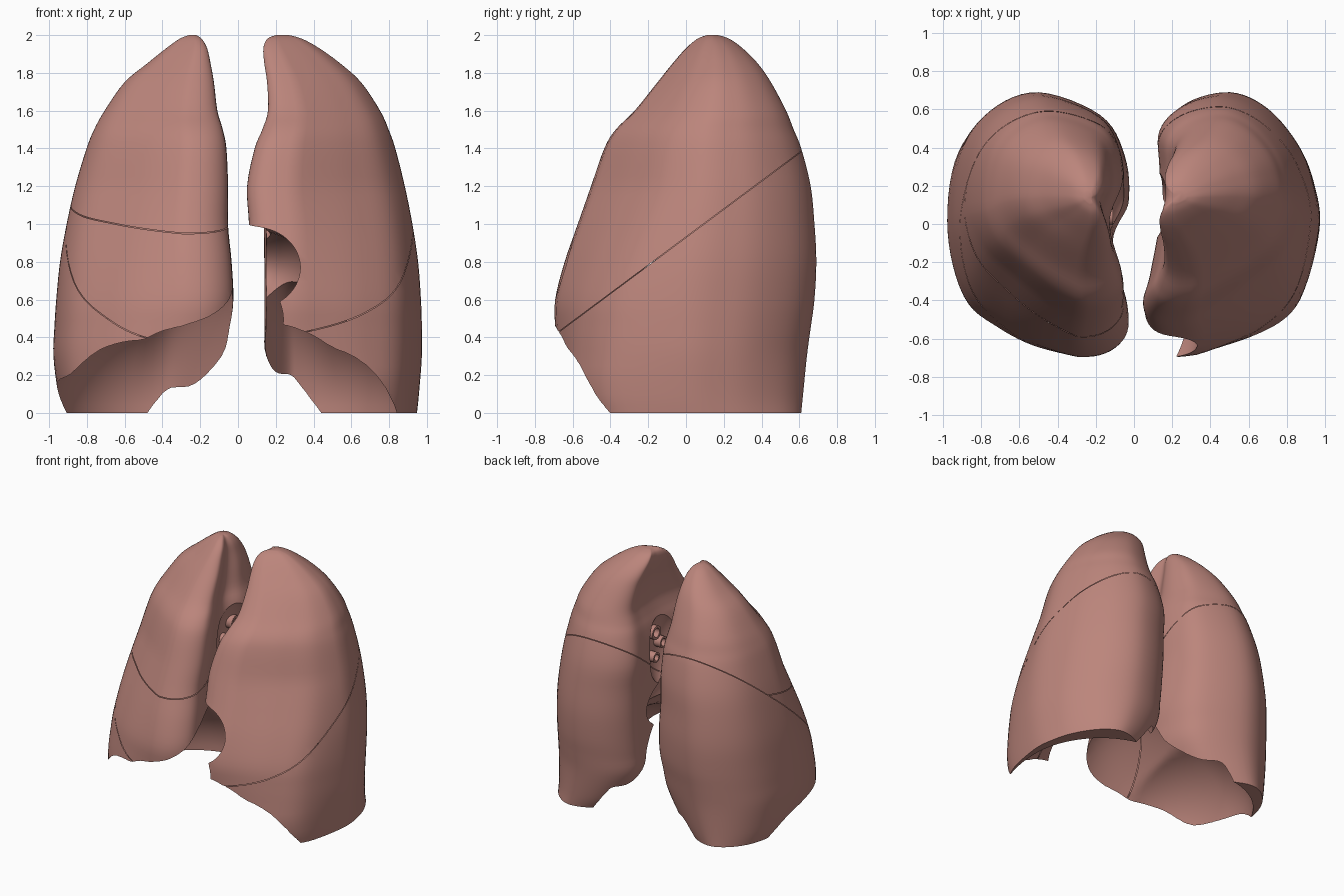
import bpy, bmesh, math
from mathutils import Vector

cube = bpy.data.objects.get("Cube")
if cube:
    bpy.data.objects.remove(cube, do_unlink=True)

tissue = bpy.data.materials.new("lung pink")
tissue.use_nodes = True
colour = (0.50, 0.235, 0.20, 1)
tissue.diffuse_color = colour
tissue.node_tree.nodes["Principled BSDF"].inputs["Base Color"].default_value = colour
tissue.node_tree.nodes["Principled BSDF"].inputs["Roughness"].default_value = 0.7


def smooth_path(points, steps, closed):
    """Catmull-Rom samples through points of any dimension."""
    pts = [Vector(p) for p in points]
    n = len(pts)
    pick = (lambda i: pts[i % n]) if closed else (lambda i: pts[max(0, min(n - 1, i))])
    out = []
    for i in range(n if closed else n - 1):
        a, b, c, d = (pick(i + k) for k in (-1, 0, 1, 2))
        for s in range(steps):
            t = s / steps
            out.append(b + (c - a) * (t / 2) + (a * 2 - b * 5 + c * 4 - d) * (t * t / 2)
                       + (b * 3 - a - c * 3 + d) * (t ** 3 / 2))
    if not closed:
        out.append(pts[-1])
    return out


def add_object(name, bm):
    mesh = bpy.data.meshes.new(name)
    bm.to_mesh(mesh)
    bm.free()
    mesh.materials.append(tissue)
    obj = bpy.data.objects.new(name, mesh)
    bpy.context.collection.objects.link(obj)
    return obj


def skin(name, rings):
    """Closed surface through a stack of equal rings of points."""
    bm = bmesh.new()
    rings = [[bm.verts.new(p) for p in ring] for ring in rings]
    n = len(rings[0])
    for low, high in zip(rings, rings[1:]):
        for i in range(n):
            j = (i + 1) % n
            bm.faces.new((low[i], low[j], high[j], high[i]))
    bm.faces.new(rings[0])
    bm.faces.new(rings[-1])
    bmesh.ops.recalc_face_normals(bm, faces=bm.faces)
    return add_object(name, bm)


def activate(obj):
    bpy.ops.object.select_all(action='DESELECT')
    obj.select_set(True)
    bpy.context.view_layer.objects.active = obj


def finish(obj):
    activate(obj)
    bpy.ops.object.shade_smooth_by_angle(angle=math.radians(40))


def ellipsoid(centre, radii):
    bm = bmesh.new()
    bmesh.ops.create_uvsphere(bm, u_segments=64, v_segments=40, radius=1)
    obj = add_object("hollow_cutter", bm)
    obj.location, obj.scale = centre, radii
    return obj


def dome(side, centre, medial, lateral, height):
    """Diaphragm dome: open towards the front and midline, steep at the back."""
    bm = bmesh.new()
    bmesh.ops.create_uvsphere(bm, u_segments=64, v_segments=40, radius=1)
    for v in bm.verts:
        across, along, up = v.co.x * side, v.co.y, v.co.z
        across *= lateral if across > 0 else medial * (1 - 0.6 * along)
        x = side * (centre + across)
        y = -0.05 + along * (0.62 if along > 0 else 0.82)
        gain = 1 + 1.5 * max(0, 0.5 - max(0, side * x))
        v.co = (x, y, up * (height * gain if up > 0 else 0.2))
    return add_object("dome_cutter", bm)


def cut(obj, cutters):
    activate(obj)
    for cutter in cutters:
        cutter.hide_render = True
        mod = obj.modifiers.new("cut", 'BOOLEAN')
        mod.operation, mod.solver, mod.object = 'DIFFERENCE', 'EXACT', cutter
        bpy.context.view_layer.update()
        bpy.ops.object.modifier_apply(modifier=mod.name)
        bpy.data.objects.remove(cutter, do_unlink=True)


def lobe(source, name, planes):
    """Keep the part above (+1) or below (-1) each plane z = height + slope * y."""
    bm = bmesh.new()
    bm.from_mesh(source.data)
    for height, slope, keep in planes:
        bmesh.ops.bisect_plane(bm, geom=bm.verts[:] + bm.edges[:] + bm.faces[:],
                               plane_co=(0, 0, height + keep * 0.002),
                               plane_no=(0, -slope, 1),
                               clear_inner=keep > 0, clear_outer=keep < 0)
    finish(add_object(name, bm))


# Cross-sections: (medial to lateral, front to back)
right_section = [(.02, .17), (.05, .06), (.21, 0), (.49, .02), (.71, .09), (.91, .22), (1, .48),
                 (.96, .76), (.79, .93), (.52, 1), (.17, .91), (.04, .76), (.02, .58), (.1, .4)]
left_section = [(0, .07), (.11, 0), (.4, .02), (.68, .085), (.89, .21), (1, .49), (.97, .67),
                (.88, .81), (.71, .94), (.5, 1), (.25, .96), (.1, .85), (.1, .68),
                (.1, .45), (.04, .2)]

# Side profile shared by both lungs: height, front, back
depth = [(0, -.6, .61), (.1, -.65, .62), (.3, -.68, .64), (.45, -.69, .66), (.6, -.69, .68),
         (.8, -.64, .69), (1, -.57, .68), (1.2, -.5, .66), (1.4, -.43, .61),
         (1.5, -.37, .57), (1.6, -.27, .53), (1.75, -.15, .45), (1.85, -.07, .38),
         (1.93, 0, .3), (1.98, .06, .23), (2, .11, .17)]

# Medial and lateral edges at the same heights
right_width = [(-.28, -.92), (-.18, -.95), (-.06, -.975), (-.03, -.97), (-.01, -.96),
               (-.02, -.94), (-.04, -.905), (-.04, -.86), (-.05, -.8), (-.07, -.76),
               (-.1, -.705), (-.12, -.6), (-.14, -.48), (-.16, -.38), (-.19, -.31), (-.22, -.26)]
left_width = [(.29, .945), (.19, .955), (.07, .97), (.06, .97), (.06, .965),
              (.06, .95), (.06, .92), (.05, .88), (.09, .83), (.13, .795),
              (.16, .75), (.155, .65), (.14, .54), (.135, .43), (.155, .34), (.2, .27)]


def lung(outline, width):
    rows = smooth_path([d + w for d, w in zip(depth, width)], 4, False)
    section = smooth_path(outline, 6, True)
    rings = []
    for z, front, back, inner, outer in rows:
        rounding = 0.6 * min(1, max(0, z - 0.2))  # front outer corner softens upwards
        ring = []
        for p in section:
            v = p.y + rounding * max(0, p.x - 0.3) * max(0, 0.5 - p.y)
            ring.append((inner + p.x * (outer - inner), front + v * (back - front), z))
        rings.append(ring)
    return skin("whole_lung", rings)


# Right lung: domed base, heart and root recesses, three lobes
whole = lung(right_section, right_width)
cut(whole, [dome(-1, .4, .6, .58, .58),
            ellipsoid((-.03, .05, 1.22), (.14, .2, .33))])
oblique, horizontal = (.95, .85), (1.08, .22)
lobe(whole, "right_lower_lobe", [oblique + (-1,)])
lobe(whole, "right_middle_lobe", [oblique + (1,), horizontal + (-1,)])
lobe(whole, "right_upper_lobe", [oblique + (1,), horizontal + (1,)])
bpy.data.objects.remove(whole, do_unlink=True)

# Left lung: domed base, deep heart notch, root recess, two lobes
whole = lung(left_section, left_width)
cut(whole, [dome(1, .3, .35, .6, .55),
            ellipsoid((.1, -.3, .75), (.28, .6, .26)),
            ellipsoid((.08, -.3, .5), (.23, .55, .27)),
            ellipsoid((.11, .1, 1.2), (.12, .17, .3))])
oblique = (.93, .744)
lobe(whole, "left_lower_lobe", [oblique + (-1,)])
lobe(whole, "left_upper_lobe", [oblique + (1,)])
bpy.data.objects.remove(whole, do_unlink=True)


# Airway and vessel stubs at each root
def stub(name, location, radius, length):
    profile = [(radius, -.5), (radius, .5), (radius * .65, .5), (radius * .65, -.4)]
    angles = [k * math.tau / 20 for k in range(20)]
    obj = skin(name, [[(h * length, r * math.cos(a), r * math.sin(a)) for a in angles]
                      for r, h in profile])
    obj.location = location
    finish(obj)


for side, label, x in ((-1, "right", -.15), (1, "left", .21)):
    stub(label + "_bronchus", (x, .13, 1.32), .055, side * -.08)
    stub(label + "_artery", (x, .04, 1.21), .045, side * -.08)
    stub(label + "_vein", (x, .13, 1.12), .04, side * -.08)
